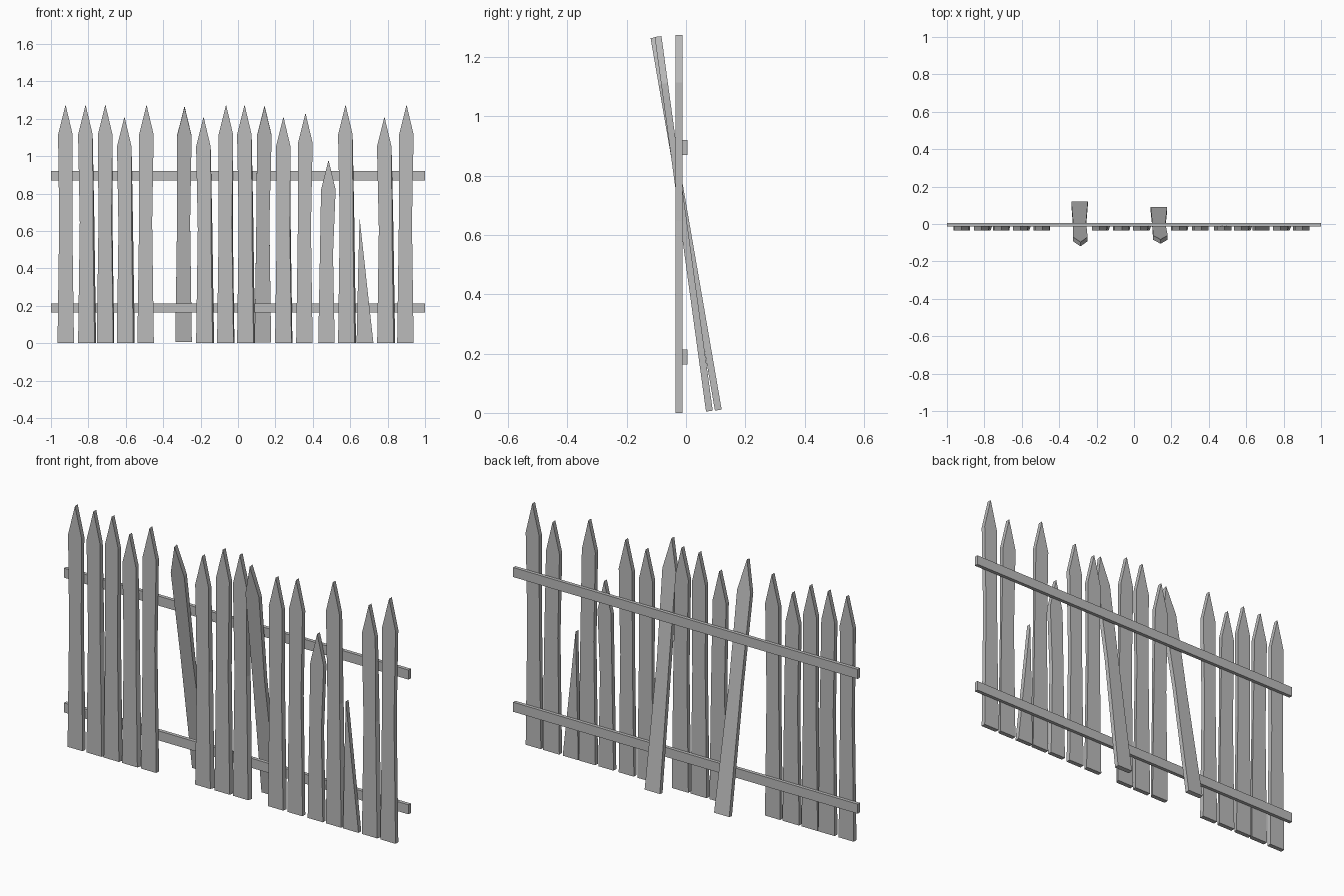
import bpy, bmesh, math
from mathutils import Matrix, Vector

cube = bpy.data.objects.get("Cube")
if cube:
    bpy.data.objects.remove(cube)

wood = bpy.data.materials.new("weathered_grey")
wood.use_nodes = True
GREY = (0.5, 0.5, 0.5, 1)
wood.diffuse_color = GREY
wood.node_tree.nodes["Principled BSDF"].inputs["Base Color"].default_value = GREY

FRONT, BACK = -0.035, -0.012


def board(name, front, back, y0=FRONT, y1=BACK, lean=None):
    """Solid between two matching outlines; lean = (angle in degrees, centre y)."""
    bm = bmesh.new()
    a = [bm.verts.new((x, y0, z)) for x, z in front]
    b = [bm.verts.new((x, y1, z)) for x, z in back]
    bm.faces.new(a)
    bm.faces.new(b[::-1])
    for i in range(len(a)):
        j = (i + 1) % len(a)
        bm.faces.new((a[j], a[i], b[i], b[j]))
    if lean:
        mid = Vector((0, (y0 + y1) / 2, 0.64))
        move = (Matrix.Translation((0, lean[1], 0.64))
                @ Matrix.Rotation(math.radians(lean[0]), 4, 'X')
                @ Matrix.Translation(-mid))
        bm.transform(move)
    bmesh.ops.recalc_face_normals(bm, faces=bm.faces)
    mesh = bpy.data.meshes.new(name)
    bm.to_mesh(mesh)
    bm.free()
    mesh.materials.append(wood)
    obj = bpy.data.objects.new(name, mesh)
    bpy.context.collection.objects.link(obj)


def picket_outline(x, tip, height, flare=0):
    """Pointed board with a slightly pinched waist; flare widens the right edge."""
    shoulder = height - 0.16
    waist = shoulder * 0.58
    return [(x - 0.045, 0), (x + 0.043 + flare, 0),
            (x + 0.034 + flare, waist), (tip + 0.038, shoulder),
            (tip, height), (tip - 0.04, shoulder), (x - 0.036, waist)]


# Upright pickets: foot x, tip x, height, extra width at the back
pickets = [
    (-0.92, -0.922, 1.275, 0), (-0.81, -0.815, 1.275, 0.008),
    (-0.71, -0.709, 1.275, 0.005), (-0.603, -0.607, 1.21, 0.008),
    (-0.493, -0.489, 1.275, 0), (-0.179, -0.184, 1.21, 0.008),
    (-0.067, -0.064, 1.275, 0.005), (0.04, 0.035, 1.275, 0.008),
    (0.243, 0.243, 1.21, 0.005), (0.356, 0.361, 1.23, 0),
    (0.474, 0.484, 0.98, 0), (0.58, 0.575, 1.275, 0.008),
    (0.789, 0.783, 1.21, 0.008), (0.896, 0.901, 1.275, 0),
]
for n, (x, tip, height, flare) in enumerate(pickets, 1):
    board(f"picket_{n}", picket_outline(x, tip, height),
          picket_outline(x, tip, height, flare))

# Loose pickets leaning through the fence
for n, (x, tip, angle, y) in enumerate(
        [(-0.29, -0.286, 9.8, 0.0), (0.134, 0.142, 7.8, -0.008)], 1):
    shape = picket_outline(x, tip, 1.275)
    board(f"leaning_picket_{n}", shape, shape, lean=(angle, y))

# Snapped picket: only a sharp splinter is left
splinter = [(0.634, 0), (0.724, 0), (0.65, 0.67), (0.643, 0.4)]
board("broken_picket", splinter, splinter)

# Two horizontal rails behind the pickets
for name, z in (("lower_rail", 0.188), ("upper_rail", 0.895)):
    shape = [(-1, z - 0.025), (1, z - 0.025), (1, z + 0.025), (-1, z + 0.025)]
    board(name, shape, shape, -0.014, 0.005)
